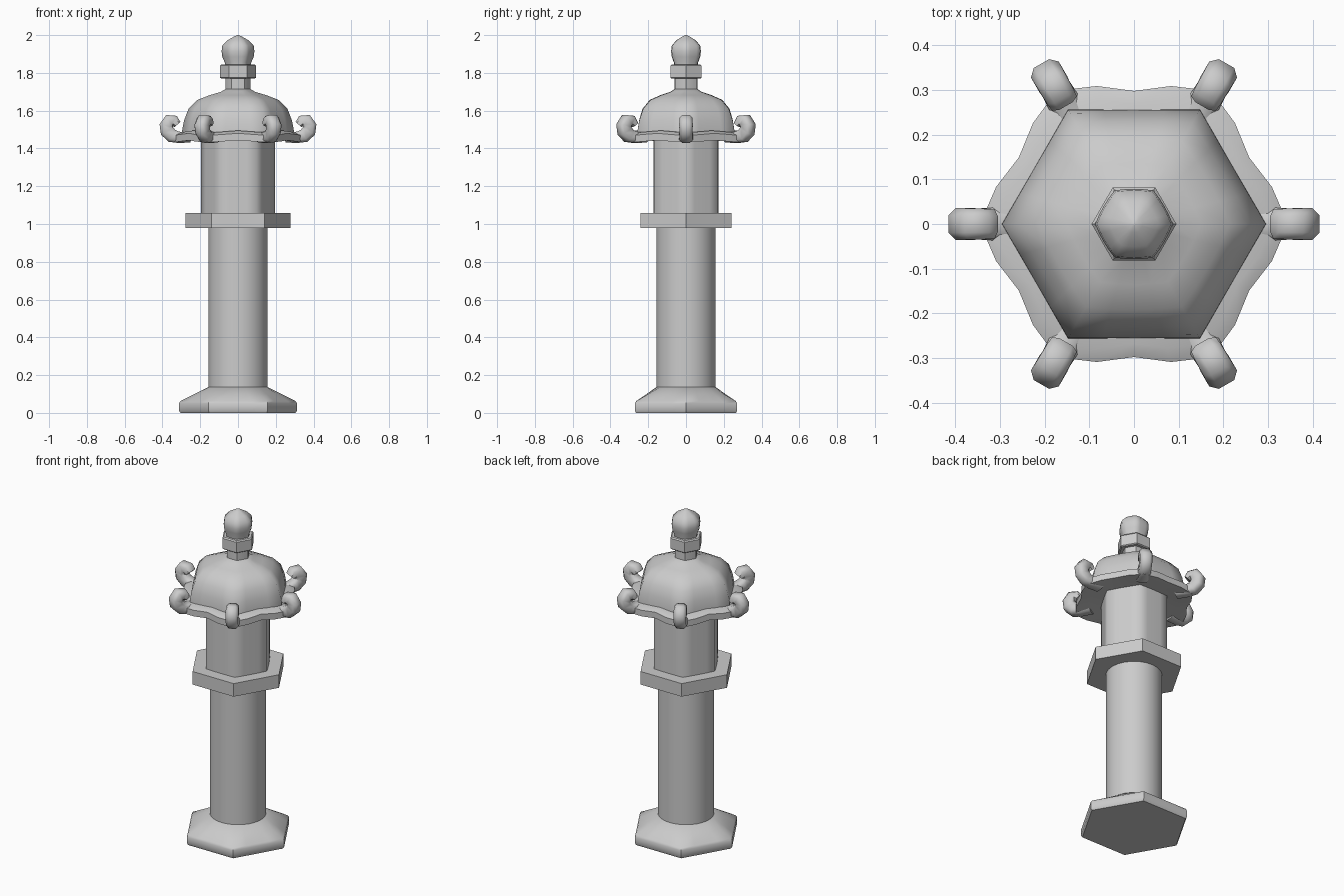
import bpy, bmesh
from math import sin, cos, pi, radians, sqrt

if "Cube" in bpy.data.objects:
    bpy.data.objects.remove(bpy.data.objects["Cube"])

N = 24  # points per ring, every fourth one is a hexagon corner


def hex_radius(a):
    """Relative radius of a hexagon with corners on the x axis."""
    return cos(pi / 6) / cos(a % (pi / 3) - pi / 6)


def finish(name, bm, angle):
    bmesh.ops.recalc_face_normals(bm, faces=bm.faces)
    me = bpy.data.meshes.new(name)
    bm.to_mesh(me)
    bm.free()
    ob = bpy.data.objects.new(name, me)
    bpy.context.collection.objects.link(ob)
    bpy.ops.object.select_all(action='DESELECT')
    ob.select_set(True)
    bpy.context.view_layer.objects.active = ob
    bpy.ops.object.shade_smooth_by_angle(angle=radians(angle))
    return ob


def skin(name, rings, angle=35):
    """Join rings of points into a closed solid."""
    bm = bmesh.new()
    rows = [[bm.verts.new(p) for p in r] for r in rings]
    for a, b in zip(rows, rows[1:]):
        n = len(a)
        for i in range(n):
            j = (i + 1) % n
            bm.faces.new((a[i], a[j], b[j], b[i]))
    bm.faces.new(rows[0])
    bm.faces.new(rows[-1])
    return finish(name, bm, angle)


def tower(name, profile, angle=35):
    """Profile rows: corner radius, height, roundness (0 hexagon, 1 circle)."""
    rings = []
    for r, z, k in profile:
        ring = []
        for i in range(N):
            a = 2 * pi * i / N
            q = r * (k + (1 - k) * hex_radius(a))
            ring.append((q * cos(a), q * sin(a), z))
        rings.append(ring)
    return skin(name, rings, angle)


# Foot, round shaft, platform and lantern chamber
tower("base", [(.305, 0, 0), (.313, .012, 0), (.313, .05, 0), (.305, .062, 0),
               (.23, .10, .3), (.157, .137, 1)])
tower("shaft", [(.157, .12, 1), (.157, 1.0, 1)])
tower("platform", [(.278, .978, 0), (.278, 1.058, 0)])
tower("chamber", [(.196, 1.05, .1), (.196, 1.46, .1)], 65)

# Domed roof, neck, collar and finial
tower("roof_dome", [(.297, 1.46, 0), (.295, 1.50, 0), (.285, 1.55, .03),
                    (.262, 1.61, .1), (.215, 1.657, .2), (.15, 1.682, .3),
                    (.09, 1.70, .4), (.065, 1.715, .5)], 60)
tower("neck", [(.067, 1.69, .3), (.067, 1.78, .3)])
tower("collar", [(.088, 1.77, 0), (.095, 1.775, 0), (.095, 1.838, 0), (.088, 1.845, 0)])
tower("finial", [(.068, 1.83, .4), (.07, 1.855, .4), (.083, 1.885, .3), (.087, 1.915, .3),
                 (.083, 1.945, .3), (.055, 1.973, .4), (.02, 1.993, .6), (.003, 2.0, 1)], 60)

# Eave with inward-bowed sides
lip = [.345, .32, .298, .32]
lift = [0, .006, .012, .006]


def eave_ring(f, z, blend):
    ring = []
    for i in range(N):
        a = 2 * pi * i / N
        r = f * lip[i % 4] * blend + .19 * hex_radius(a) * (1 - blend)
        ring.append((r * cos(a), r * sin(a), z + lift[i % 4] * blend))
    return ring


skin("eave", [eave_ring(1, 1.45, 0), eave_ring(1, 1.437, .6), eave_ring(1, 1.431, 1),
              eave_ring(1, 1.468, 1), eave_ring(.9, 1.483, 1), eave_ring(1, 1.49, 0)])

# Six upturned corner scrolls: radius, height, half thickness, half width
path = [(.25, 1.457, .026, .038), (.315, 1.459, .030, .037), (.350, 1.467, .036, .034),
        (.375, 1.492, .038, .034), (.380, 1.520, .036, .036), (.362, 1.546, .036, .035),
        (.336, 1.545, .030, .034), (.320, 1.527, .020, .032)]
section = [(1, .55), (1, -.55), (.55, -1), (-.55, -1), (-1, -.55), (-1, .55), (-.55, 1), (.55, 1)]
for k in range(6):
    a = k * pi / 3
    rings = []
    for i, (r, z, t, w) in enumerate(path):
        p, q = path[max(i - 1, 0)], path[min(i + 1, len(path) - 1)]
        dr, dz = q[0] - p[0], q[1] - p[1]
        d = sqrt(dr * dr + dz * dz)
        ring = []
        for u, v in section:
            rr, zz, y = r + u * t * dz / d, z - u * t * dr / d, v * w
            ring.append((rr * cos(a) - y * sin(a), rr * sin(a) + y * cos(a), zz))
        rings.append(ring)
    skin(f"corner_scroll_{k + 1}", rings, 50)
